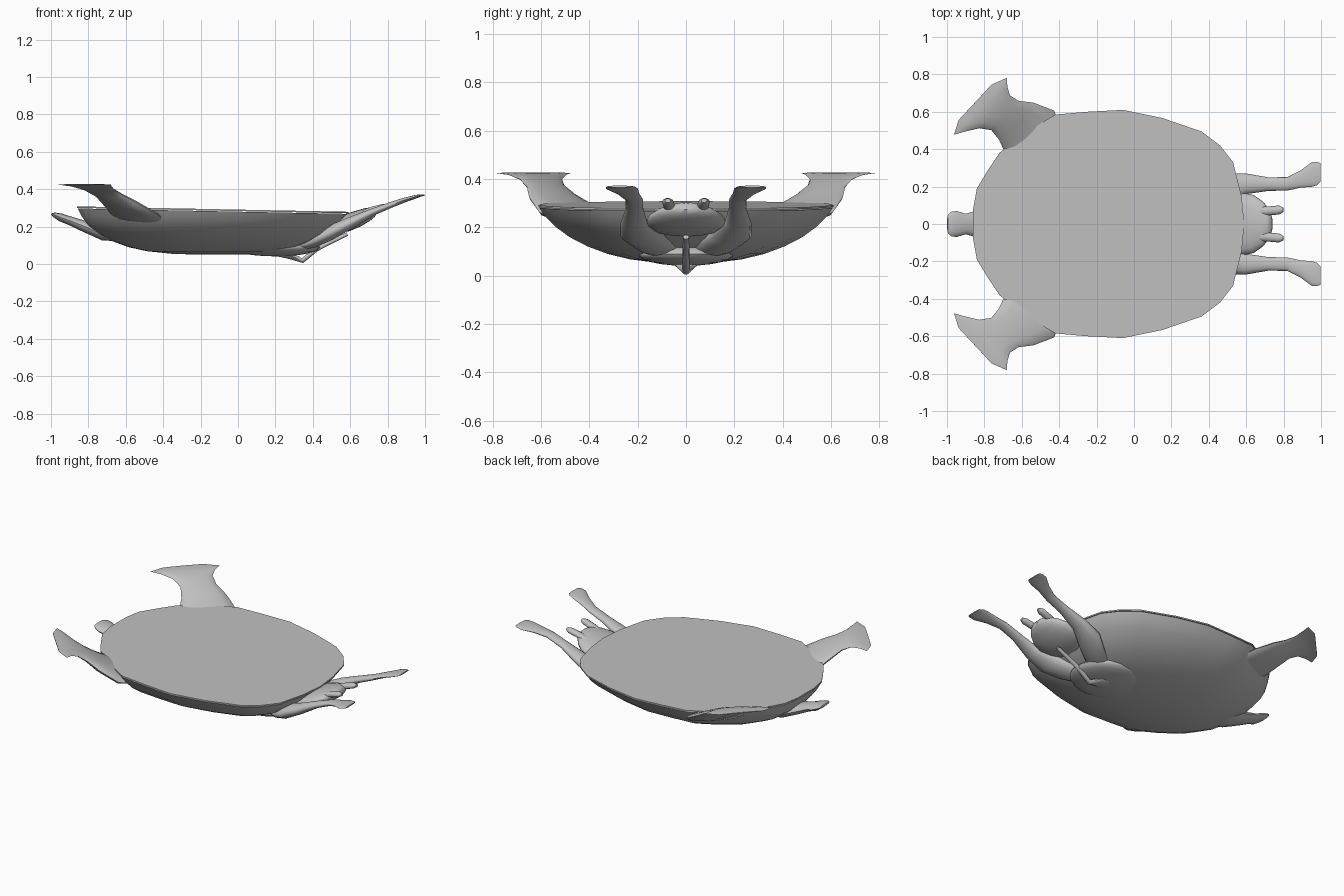
import bpy, bmesh, math
from mathutils import Vector

cube = bpy.data.objects.get("Cube")
if cube:
    bpy.data.objects.remove(cube, do_unlink=True)

grey = bpy.data.materials.new("plain grey")
grey.use_nodes = True
COLOUR = (0.53, 0.53, 0.53, 1)
grey.diffuse_color = COLOUR
grey.node_tree.nodes["Principled BSDF"].inputs["Base Color"].default_value = COLOUR


def finish(name, bm, angle=35):
    """Turn a bmesh into a smooth-shaded grey object."""
    bmesh.ops.recalc_face_normals(bm, faces=bm.faces)
    mesh = bpy.data.meshes.new(name)
    bm.to_mesh(mesh)
    bm.free()
    mesh.materials.append(grey)
    ob = bpy.data.objects.new(name, mesh)
    bpy.context.collection.objects.link(ob)
    bpy.ops.object.select_all(action='DESELECT')
    ob.select_set(True)
    bpy.context.view_layer.objects.active = ob
    bpy.ops.object.shade_smooth_by_angle(angle=math.radians(angle))


def skin(name, rings, angle=35):
    """Bridge equal-length rings of points and cap both ends."""
    bm = bmesh.new()
    vs = [[bm.verts.new(p) for p in ring] for ring in rings]
    n = len(vs[0])
    for a, b in zip(vs, vs[1:]):
        for i in range(n):
            j = (i + 1) % n
            bm.faces.new((a[i], a[j], b[j], b[i]))
    bm.faces.new(vs[0])
    bm.faces.new(vs[-1])
    finish(name, bm, angle)


def limb(name, sections, across, sides=14):
    """Loft ellipses (x, y, z, half width, half thickness) along a path."""
    pts = [Vector(s[:3]) for s in sections]
    across = Vector(across).normalized()
    rings = []
    for i, s in enumerate(sections):
        along = pts[min(i + 1, len(pts) - 1)] - pts[max(i - 1, 0)]
        up = along.cross(across).normalized()
        ring = []
        for k in range(sides):
            a = 2 * math.pi * k / sides
            ring.append(pts[i] + across * s[3] * math.cos(a) + up * s[4] * math.sin(a))
        rings.append(ring)
    skin(name, rings, 50)


# Shell outline, one half, mirrored across the centre line
half = [(0.59, 0), (0.575, 0.15), (0.53, 0.33), (0.46, 0.42), (0.36, 0.495), (0.15, 0.567),
        (-0.06, 0.61), (-0.25, 0.60), (-0.42, 0.585), (-0.58, 0.49), (-0.72, 0.38),
        (-0.78, 0.29), (-0.84, 0.19), (-0.86, 0.08)]
outline = half + [(x, -y) for x, y in reversed(half[1:])]


def rim_z(x):
    return 0.291 - 0.02 * x


# Flat cover plate
skin("shell_cover", [[(x, y, rim_z(x) - 0.008) for x, y in outline],
                     [(x, y, rim_z(x)) for x, y in outline]])

# Rounded bowl: shrinking copies of the outline, keeping more length than width
CX = -0.11
profile = [(0.995, 0.28), (0.955, 0.245), (0.89, 0.205), (0.79, 0.16), (0.67, 0.122),
           (0.53, 0.09), (0.38, 0.068), (0.2, 0.054), (0.05, 0.05)]
bowl = []
for s, z in profile:
    tilt = 0.02 * max(0, (z - 0.2) / 0.08)
    bowl.append([(CX + (x - CX) * s ** 0.72, y * s, z - x * tilt) for x, y in outline])
skin("shell_bowl", bowl, 60)

# Low chest swelling under the head end
bm = bmesh.new()
bmesh.ops.create_uvsphere(bm, u_segments=24, v_segments=12, radius=1)
for v in bm.verts:
    v.co = Vector((0.20 + v.co.x * 0.24, v.co.y * 0.2, 0.09 + v.co.z * 0.049))
finish("chest", bm, 60)

# Narrow keel running from the chest point up to the head
limb("keel", [(0.20, 0, 0.063, 0.07, 0.02), (0.28, 0, 0.045, 0.045, 0.02),
              (0.345, 0, 0.018, 0.016, 0.014),
              (0.42, 0, 0.08, 0.015, 0.013), (0.5, 0, 0.12, 0.014, 0.012),
              (0.585, 0, 0.16, 0.012, 0.01)], (0, 1, 0), 10)

# Head, tilted up along the slope of the shell
limb("head", [(0.47, 0, 0.19, 0.10, 0.03), (0.52, 0, 0.203, 0.15, 0.042),
              (0.58, 0, 0.22, 0.167, 0.047), (0.64, 0, 0.242, 0.155, 0.044),
              (0.69, 0, 0.264, 0.12, 0.037), (0.72, 0, 0.278, 0.08, 0.028),
              (0.735, 0, 0.286, 0.04, 0.014)], (0, 1, 0), 20)

# Tail
limb("tail", [(-0.55, 0, 0.14, 0.08, 0.025), (-0.72, 0, 0.16, 0.09, 0.035),
              (-0.83, 0, 0.205, 0.075, 0.03), (-0.90, 0, 0.232, 0.055, 0.024),
              (-0.95, 0, 0.25, 0.07, 0.022), (-0.98, 0, 0.262, 0.065, 0.014),
              (-0.997, 0, 0.268, 0.045, 0.006)], (0, 1, 0))

for side, s in (("left", 1), ("right", -1)):
    # Small horns above the face
    limb("horn_" + side, [(0.66, s * 0.066, 0.268, 0.026, 0.018), (0.72, s * 0.07, 0.29, 0.024, 0.018),
                          (0.775, s * 0.075, 0.305, 0.024, 0.017), (0.798, s * 0.075, 0.311, 0.012, 0.009)],
         (0, 1, 0), 10)
    # Slim legs beside the head, ending in flared feet
    limb("head_end_leg_" + side,
         [(0.30, s * 0.08, 0.09, 0.05, 0.02), (0.40, s * 0.125, 0.12, 0.085, 0.035),
          (0.49, s * 0.18, 0.165, 0.09, 0.04),
          (0.60, s * 0.215, 0.22, 0.055, 0.032), (0.72, s * 0.213, 0.278, 0.036, 0.02),
          (0.82, s * 0.215, 0.317, 0.036, 0.016), (0.89, s * 0.24, 0.342, 0.046, 0.013),
          (0.95, s * 0.265, 0.36, 0.066, 0.01), (0.98, s * 0.27, 0.367, 0.062, 0.006),
          (0.997, s * 0.275, 0.369, 0.05, 0.004)], (0, 1, 0))
    # Broad legs at the tail end, ending in wide thin feet
    limb("tail_end_leg_" + side,
         [(-0.46, s * 0.38, 0.225, 0.13, 0.025), (-0.55, s * 0.475, 0.262, 0.18, 0.032),
          (-0.63, s * 0.55, 0.325, 0.135, 0.03), (-0.69, s * 0.58, 0.368, 0.107, 0.022),
          (-0.745, s * 0.60, 0.40, 0.12, 0.014), (-0.79, s * 0.615, 0.418, 0.165, 0.007),
          (-0.82, s * 0.63, 0.424, 0.208, 0.004), (-0.85, s * 0.65, 0.425, 0.13, 0.003)],
         (0.68, s * 0.73, 0))
